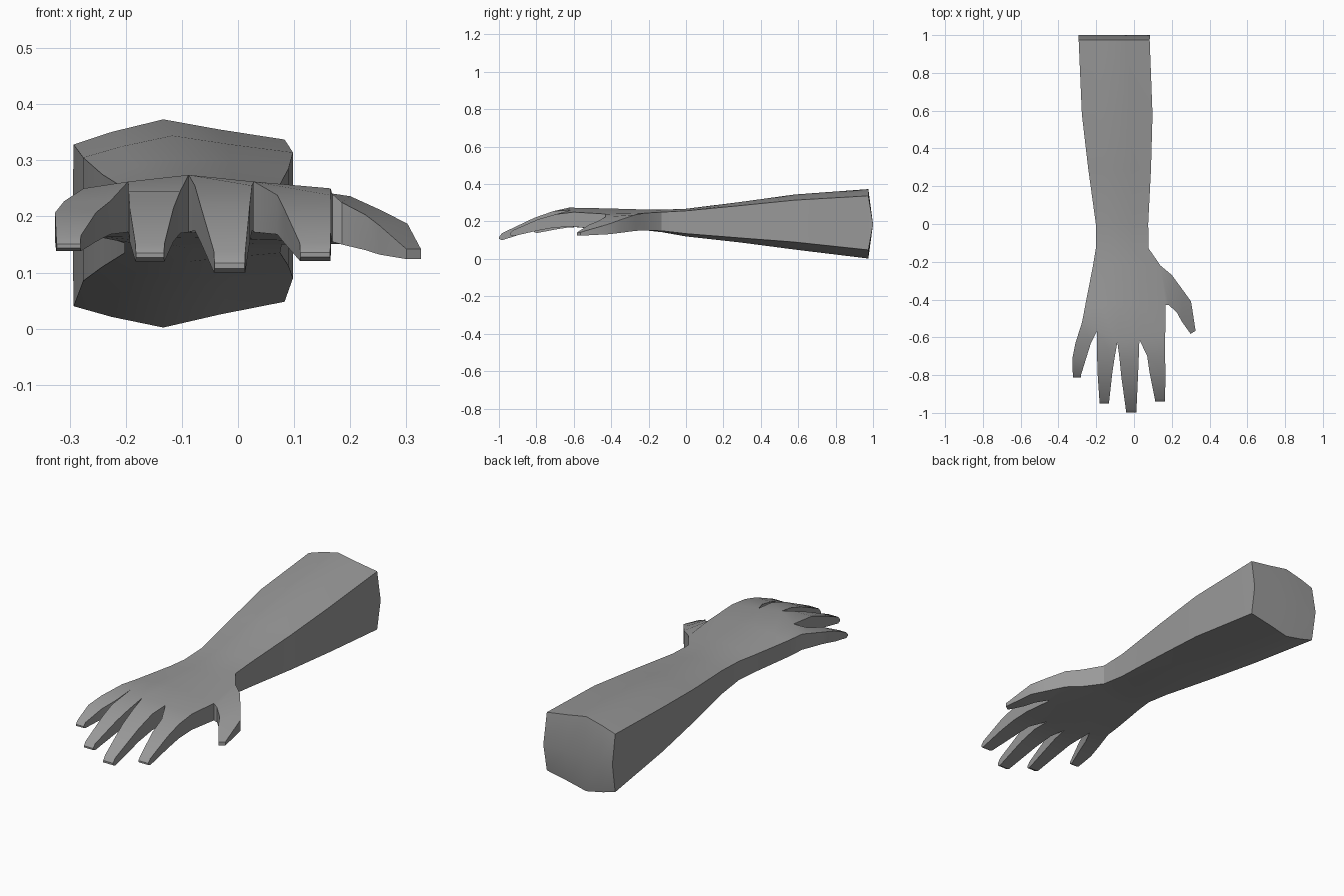
import bpy, bmesh, math

if "Cube" in bpy.data.objects:
    bpy.data.objects.remove(bpy.data.objects["Cube"])

grey = bpy.data.materials.new("grey")
grey.diffuse_color = (0.32, 0.32, 0.32, 1)
grey.use_nodes = True
grey.node_tree.nodes["Principled BSDF"].inputs["Base Color"].default_value = grey.diffuse_color

bm = bmesh.new()
FRACTIONS = (0, 0.18, 0.425, 0.69, 1)      # columns across, shared with the finger gaps


def ring(y, x_left, x_right, top, bottom):
    """Ten-sided section: five top points left to right, five bottom points back."""
    def heights(l, p, r):
        return (l, (l + p) / 2, p, (p + r) / 2, r)
    ys = y if isinstance(y, tuple) else (y,) * 5
    cols = [(x_left + f * (x_right - x_left), v) for f, v in zip(FRACTIONS, ys)]
    upper = [bm.verts.new((*c, z)) for c, z in zip(cols, heights(*top))]
    lower = [bm.verts.new((*c, z)) for c, z in zip(cols, heights(*bottom))]
    return upper + lower[::-1]


def bridge(a, b, skip=()):
    n = len(a)
    for i in range(n):
        if i not in skip:
            j = (i + 1) % n
            bm.faces.new((a[i], a[j], b[j], b[i]))


def limb(start, sections):
    """Extend a four-sided opening through sections of points and cap it."""
    for pts in sections:
        new = [bm.verts.new(p) for p in pts]
        bridge(start, new)
        start = new
    bm.faces.new(start)


# Forearm, wrist and palm: y, left x, right x, top and bottom (left, ridge, right)
rings = [ring(*r) for r in (
    (0.975, -0.293, 0.083, (0.328, 0.373, 0.337), (0.04, 0.002, 0.048)),
    (0.58, -0.276, 0.098, (0.305, 0.344, 0.314), (0.085, 0.05, 0.09)),
    (0.29, -0.242, 0.09, (0.275, 0.304, 0.285), (0.11, 0.088, 0.112)),
    (0.0, -0.202, 0.075, (0.25, 0.268, 0.257), (0.135, 0.12, 0.135)),
    (-0.13, -0.202, 0.078, (0.245, 0.263, 0.25), (0.152, 0.143, 0.15)),
    (-0.22, -0.217, 0.14, (0.243, 0.264, 0.245), (0.157, 0.153, 0.152)),
    (-0.43, -0.258, 0.168, (0.246, 0.27, 0.24), (0.165, 0.162, 0.155)),
    ((-0.52, -0.565, -0.625, -0.612, -0.6), -0.275, 0.165,
     (0.25, 0.274, 0.25), (0.172, 0.172, 0.172)),
)]
for k in range(len(rings) - 1):
    bridge(rings[k], rings[k + 1], skip=(4,) if k == 5 else ())   # thumb opening

# Slightly bulged end of the forearm
end = rings[0]
mid = [bm.verts.new((-0.295 + f * 0.38, 1.0, 0.185)) for f in FRACTIONS]
for i in range(4):
    bm.faces.new((end[i], end[i + 1], mid[i + 1], mid[i]))
    bm.faces.new((mid[i], mid[i + 1], end[8 - i], end[9 - i]))
bm.faces.new((end[0], mid[0], end[9]))
bm.faces.new((end[4], end[5], mid[4]))

# Four fingers: left x, right x, y, top z, bottom z
FINGERS = (
    ((-0.31, -0.228, -0.63, 0.227, 0.168), (-0.326, -0.253, -0.71, 0.207, 0.155),
     (-0.324, -0.28, -0.797, 0.166, 0.138)),
    ((-0.195, -0.103, -0.71, 0.245, 0.17), (-0.193, -0.115, -0.79, 0.215, 0.155),
     (-0.183, -0.131, -0.935, 0.152, 0.12)),
    ((-0.077, 0.025, -0.71, 0.255, 0.175), (-0.067, 0.021, -0.81, 0.22, 0.155),
     (-0.043, 0.013, -0.983, 0.138, 0.1)),
    ((0.07, 0.165, -0.7, 0.238, 0.168), (0.083, 0.166, -0.79, 0.212, 0.152),
     (0.11, 0.165, -0.925, 0.153, 0.121)),
)
knuckles = rings[-1]
for i, sections in enumerate(FINGERS):
    l, r, y, t, b = sections[-1]
    nose = (l + 0.001, r - 0.001, y - 0.016, b + 0.45 * (t - b), b + 0.2 * (t - b))
    limb([knuckles[i], knuckles[i + 1], knuckles[8 - i], knuckles[9 - i]],
         [((l, y, t), (r, y, t), (r, y, b), (l, y, b))
          for l, r, y, t, b in sections + (nose,)])

# Thumb: outer x y, inner x y, outer top z, inner top z, bottom z
THUMB = (
    (0.20, -0.27, 0.185, -0.43, 0.236, 0.225, 0.15),
    (0.255, -0.345, 0.227, -0.468, 0.211, 0.203, 0.14),
    (0.302, -0.41, 0.252, -0.515, 0.187, 0.184, 0.132),
    (0.326, -0.565, 0.30, -0.582, 0.142, 0.142, 0.124),
)
a, b = rings[5], rings[6]
limb([a[4], b[4], b[5], a[5]],
     [((ox, oy, to), (ix, iy, ti), (ix, iy, zb), (ox, oy, zb))
      for ox, oy, ix, iy, to, ti, zb in THUMB])

# One continuous skin
bmesh.ops.recalc_face_normals(bm, faces=bm.faces)
mesh = bpy.data.meshes.new("forearm_and_hand")
bm.to_mesh(mesh)
bm.free()
mesh.materials.append(grey)
arm = bpy.data.objects.new("forearm_and_hand", mesh)
bpy.context.collection.objects.link(arm)
bpy.context.view_layer.objects.active = arm
arm.select_set(True)
bpy.ops.object.shade_smooth_by_angle(angle=math.radians(30))
